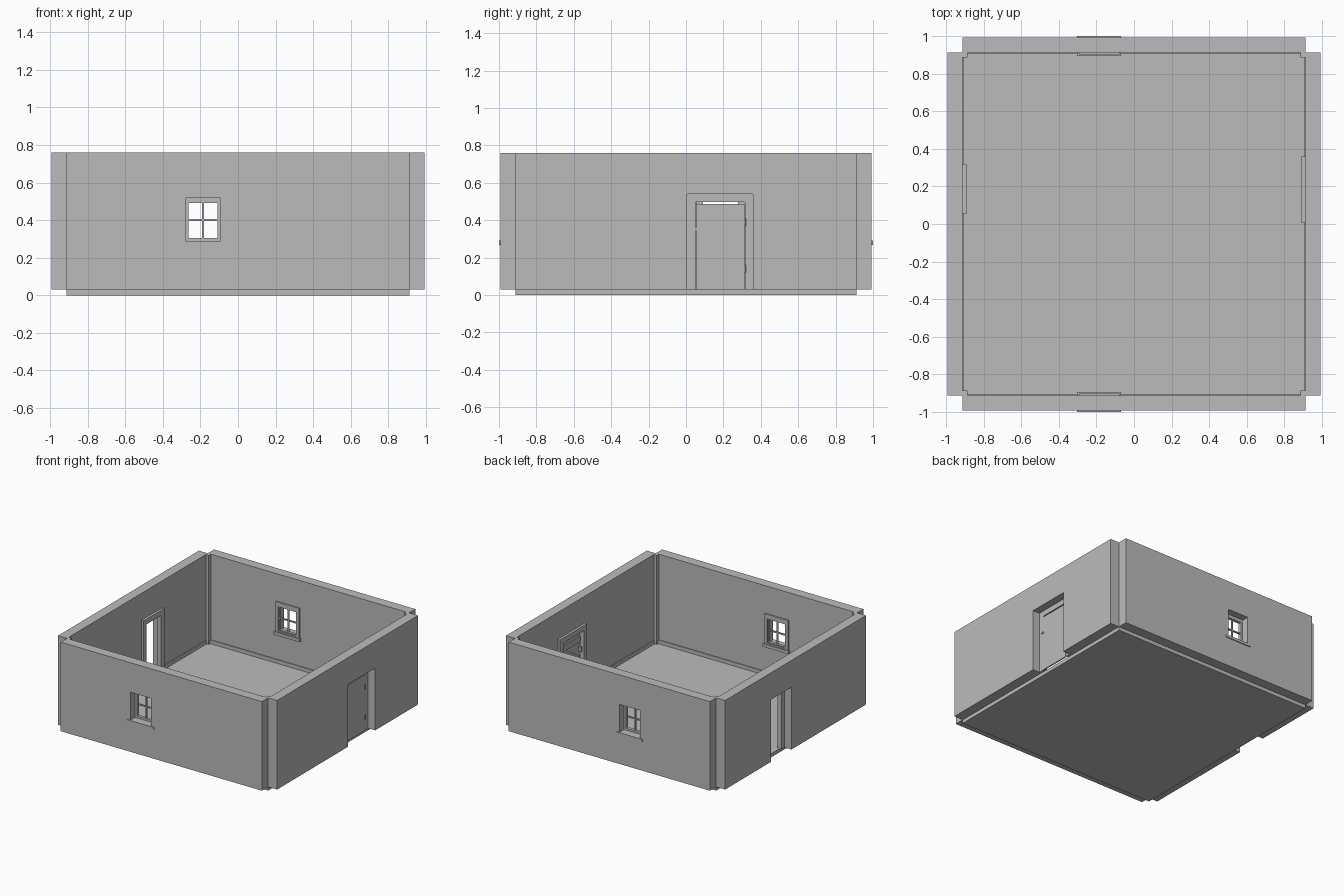
import bpy
import math

old = bpy.data.objects.get("Cube")
if old:
    bpy.data.objects.remove(old)

# One plain colour
grey = bpy.data.materials.new("plain grey")
grey.use_nodes = True
tone = (0.5, 0.5, 0.5, 1)
grey.diffuse_color = tone
grey.node_tree.nodes["Principled BSDF"].inputs["Base Color"].default_value = tone


def box(name, xs, ys, zs):
    """Box spanning the three given ranges."""
    ranges = [sorted(r) for r in (xs, ys, zs)]
    bpy.ops.mesh.primitive_cube_add(size=1)
    ob = bpy.context.object
    ob.name = name
    for v in ob.data.vertices:
        v.co = [lo + (c + 0.5) * (hi - lo) for c, (lo, hi) in zip(v.co, ranges)]
    ob.data.materials.append(grey)
    return ob


def cut(target, xs, ys, zs):
    """Cut a box-shaped opening out of a part."""
    cutter = box("cutter", xs, ys, zs)
    cutter.hide_render = True
    mod = target.modifiers.new("opening", "BOOLEAN")
    mod.operation = "DIFFERENCE"
    mod.solver = "EXACT"
    mod.object = cutter
    bpy.context.view_layer.objects.active = target
    bpy.ops.object.modifier_apply(modifier=mod.name)
    bpy.data.objects.remove(cutter)


FLOOR, TOP = 0.03, 0.76      # wall bottom and top
IN, OUT = 0.912, 0.993       # inner and outer wall faces
WALL = (FLOOR, TOP)

# Floor slab
box("floor", (-IN, IN), (-IN, IN), (0, FLOOR))

# Corner posts
for sx, xname in ((1, "left"), (-1, "right")):
    for sy, yname in ((1, "back"), (-1, "front")):
        box(f"{yname}_{xname}_post", (sx * 0.885, sx * IN), (sy * 0.885, sy * IN), WALL)

# Front and back walls, each with a four-pane window
for s, side in ((-1, "front"), (1, "back")):
    wall = box(f"{side}_wall", (-IN, IN), (s * IN, s * OUT), WALL)
    cut(wall, (-0.28, -0.093), (s * 0.8, s * 1.1), (0.29, 0.518))

    # Sash set deep in the opening
    deep = (s * 0.91, s * 0.935)
    sash = box(f"{side}_window_sash", (-0.28, -0.093), deep, (0.29, 0.518))
    cut(sash, (-0.263, -0.109), (s * 0.8, s * 1.1), (0.306, 0.492))
    bars = (s * 0.916, s * 0.928)
    box(f"{side}_window_upright_bar", (-0.191, -0.181), bars, (0.306, 0.492))
    box(f"{side}_window_cross_bar", (-0.263, -0.109), bars, (0.395, 0.405))

    # Inner casing and the two sills
    casing = box(f"{side}_window_casing", (-0.293, -0.078), (s * 0.902, s * IN), (0.28, 0.535))
    cut(casing, (-0.268, -0.104), (s * 0.8, s * 1.1), (0.3, 0.5))
    box(f"{side}_inner_sill", (-0.303, -0.068), (s * 0.893, s * IN), (0.265, 0.29))
    box(f"{side}_outer_sill", (-0.303, -0.068), (s * 0.95, s), (0.268, 0.29))

    # Skirting between the posts
    box(f"{side}_skirting", (-0.885, 0.885), (s * 0.904, s * IN), (FLOOR, 0.06))

# Side walls: hole and frame limits for each doorway
doorways = (
    (1, "left", (0.005, 0.358), (0.05, 0.315)),
    (-1, "right", (0.053, 0.32), (0.09, 0.277)),
)
for s, side, hole, clear in doorways:
    wall = box(f"{side}_wall", (s * IN, s * OUT), (-IN, IN), WALL)
    cut(wall, (s * 0.8, s * 1.1), hole, (0, 0.54))
    frame = box(f"{side}_door_frame", (s * 0.892, s * 0.93), hole, (FLOOR, 0.54))
    cut(frame, (s * 0.8, s * 1.1), clear, (0, 0.497))
    for name, span in (("front", (-0.885, hole[0])), ("back", (hole[1], 0.885))):
        box(f"{side}_{name}_skirting", (s * 0.904, s * IN), span, (FLOOR, 0.06))

# Door leaf with rails and diagonal braces on its inner face
box("door_leaf", (0.922, 0.932), (0.053, 0.312), (FLOOR, 0.487))
rail_depth = (0.911, 0.922)
levels = (0.1, 0.265, 0.43)
for i, z in enumerate(levels):
    box(f"door_rail_{i + 1}", rail_depth, (0.065, 0.3), (z - 0.02, z + 0.02))
for i, (low, high) in enumerate(zip(levels, levels[1:])):
    rise, run = high - low - 0.04, 0.2
    half = math.hypot(rise, run) / 2
    brace = box(f"door_brace_{i + 1}", (-0.005, 0.005), (-half, half), (-0.016, 0.016))
    brace.location = (0.917, 0.183, (low + high) / 2)
    brace.rotation_euler.x = math.atan2(rise, run)

# Hinges, latch and handle
for i, z in enumerate((0.14, 0.39)):
    bpy.ops.mesh.primitive_cylinder_add(vertices=8, radius=0.006, depth=0.04,
                                        location=(0.934, 0.315, z))
    bpy.context.object.name = f"door_hinge_{i + 1}"
    bpy.context.object.data.materials.append(grey)
box("door_latch", (0.925, 0.938), (0.04, 0.055), (0.345, 0.357))
box("door_handle", (0.9, 0.922), (0.06, 0.075), (0.33, 0.37))
